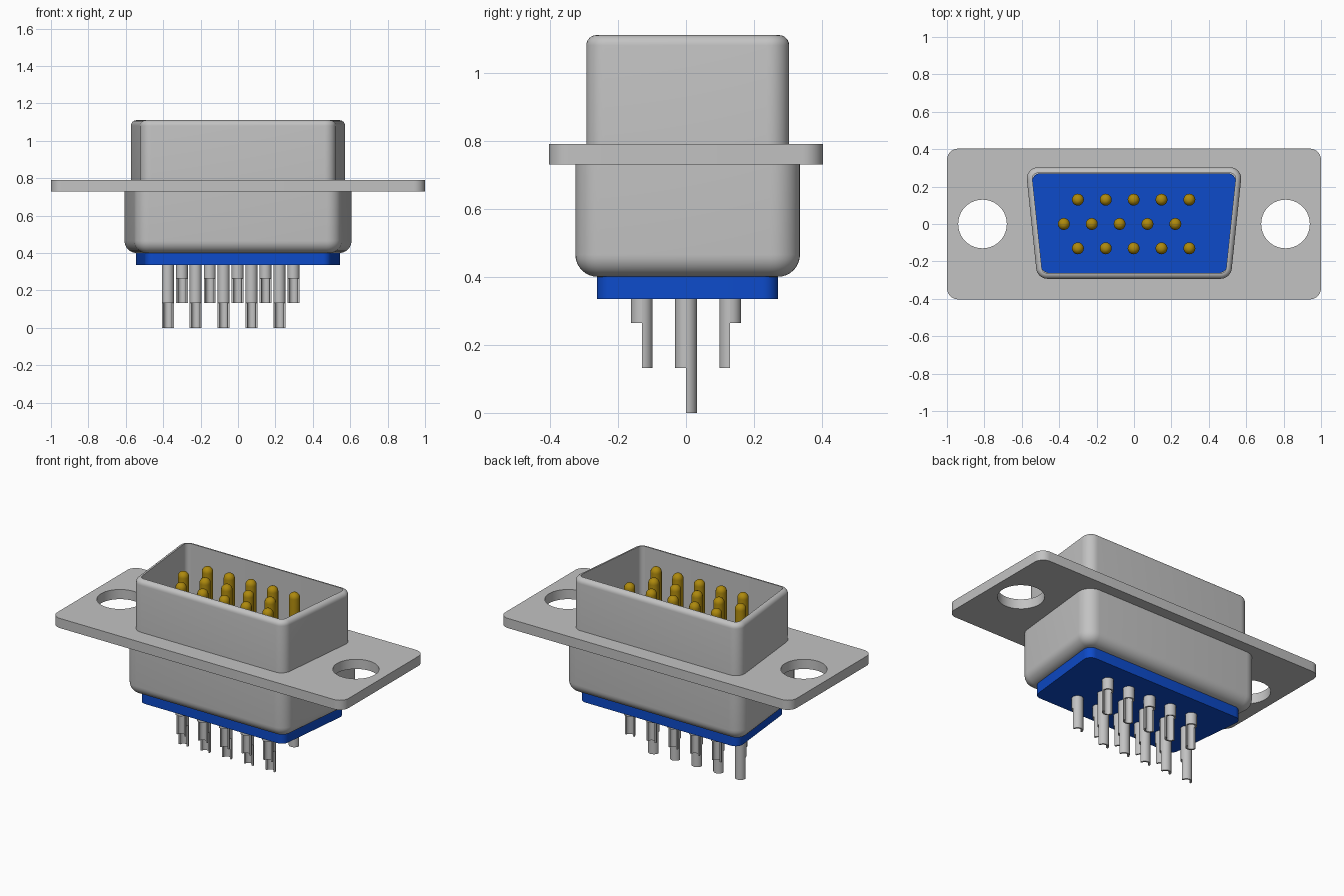
import bpy
import bmesh
from math import sin, cos, tan, pi, radians

if "Cube" in bpy.data.objects:
    bpy.data.objects.remove(bpy.data.objects["Cube"], do_unlink=True)


def material(name, rgb):
    m = bpy.data.materials.new(name)
    m.use_nodes = True
    m.diffuse_color = (*rgb, 1)
    m.node_tree.nodes["Principled BSDF"].inputs["Base Color"].default_value = (*rgb, 1)
    return m


steel = material("steel grey", (0.54, 0.54, 0.54))
blue = material("insulator blue", (0.004, 0.07, 0.59))
gold = material("contact gold", (0.42, 0.25, 0.004))


def arc(cx, cy, r, a0, a1, n=8):
    return [(cx + r * cos(a0 + (a1 - a0) * i / n), cy + r * sin(a0 + (a1 - a0) * i / n))
            for i in range(n + 1)]


def trapezoid(w, y0, y1, r, inset=0, lean=radians(6)):
    """Rounded outline, widest at y1; an inset keeps the corner centres."""
    xt = w - r
    xb = xt - (y1 - y0 - 2 * r) * tan(lean)
    q = r - inset
    return (arc(xb, y0 + r, q, -pi / 2, -lean) + arc(xt, y1 - r, q, -lean, pi / 2)
            + arc(-xt, y1 - r, q, pi / 2, pi + lean)
            + arc(-xb, y0 + r, q, pi + lean, 1.5 * pi))


def loft(bm, rings, cap_start=True, cap_end=True):
    """Skin a stack of (outline, z) rings."""
    rows = [[bm.verts.new((x, y, z)) for x, y in pts] for pts, z in rings]
    n = len(rows[0])
    for a, b in zip(rows, rows[1:]):
        for i in range(n):
            j = (i + 1) % n
            bm.faces.new((a[i], a[j], b[j], b[i]))
    if cap_start:
        bm.faces.new(rows[0][::-1])
    if cap_end:
        bm.faces.new(rows[-1])


def finish(name, bm, mat):
    bmesh.ops.recalc_face_normals(bm, faces=bm.faces)
    me = bpy.data.meshes.new(name)
    bm.to_mesh(me)
    bm.free()
    me.materials.append(mat)
    ob = bpy.data.objects.new(name, me)
    bpy.context.collection.objects.link(ob)
    return ob


def smooth(ob):
    bpy.ops.object.select_all(action='DESELECT')
    ob.select_set(True)
    bpy.context.view_layer.objects.active = ob
    bpy.ops.object.shade_smooth_by_angle(angle=radians(30))


def part(name, rings, mat, **caps):
    bm = bmesh.new()
    loft(bm, rings, **caps)
    return finish(name, bm, mat)


# Mounting flange with two screw holes
plate = trapezoid(1.0, -0.403, 0.403, 0.06, lean=0)
flange = part("mounting_flange", [(plate, 0.73), (plate, 0.79)], steel)
bm = bmesh.new()
for side in (-1, 1):
    hole = arc(side * 0.81, 0, 0.13, 0, 2 * pi, 48)[:-1]
    loft(bm, [(hole, 0.6), (hole, 0.9)])
cutter = finish("screw_hole_cutter", bm, steel)
cutter.hide_render = True
cut = flange.modifiers.new("screw holes", 'BOOLEAN')
cut.object = cutter
cut.solver = 'EXACT'
bpy.context.view_layer.objects.active = flange
bpy.ops.object.modifier_apply(modifier=cut.name)
bpy.data.objects.remove(cutter, do_unlink=True)
smooth(flange)

# Upper shell: outer wall, rounded lip, inner wall
wall, rim = 0.03, 1.11
upper = lambda inset: trapezoid(0.573, -0.293, 0.303, 0.06, inset)
rings = [(upper(0), 0.76)]
for i in range(7):
    t = i / 6 * pi / 2
    rings.append((upper(wall * (1 - cos(t))), rim - wall + wall * sin(t)))
rings.append((upper(wall), 0.76))
smooth(part("upper_shell", rings, steel, cap_start=False, cap_end=False))

# Lower shell with rounded bottom edge
fillet = 0.065
lower = lambda inset: trapezoid(0.607, -0.325, 0.335, 0.08, inset)
rings = []
for i in range(9):
    t = i / 8 * pi / 2
    rings.append((lower(fillet * (1 - sin(t))), 0.4 + fillet * (1 - cos(t))))
rings.append((lower(0), 0.75))
smooth(part("lower_shell", rings, steel))

# Insulator block, seen inside the shell and beneath it
block = trapezoid(0.545, -0.262, 0.271, 0.045)
base = 0.335
smooth(part("insulator", [(block, base), (block, 0.8)], blue))

# Contacts: rounded pins above, cut-away solder cups below
pins, cups = bmesh.new(), bmesh.new()
R, BORE, TIP = 0.032, 0.022, 1.08
# Each row: y, first x, side of the long half, cup end height
for y, x0, side, end in ((0.13, -0.3, -1, 0.132), (0, -0.375, 1, 0), (-0.13, -0.3, 1, 0.132)):
    for k in range(5):
        x = x0 + 0.149 * k

        def circle(r):
            return arc(x, y, r, 0, 2 * pi, 16)[:-1]

        # Pin with a domed tip
        rings = [(circle(R), 0.78)]
        for i in range(6):
            t = i / 6 * pi / 2
            rings.append((circle(R * cos(t)), TIP - R + R * sin(t)))
        loft(pins, rings)

        # Cup: long half and short half of a tube, closed inside by a plug
        for s, z in ((side, end), (-side, end + 0.132)):
            half = arc(x, y, R, 0, s * pi, 12) + arc(x, y, BORE, s * pi, 0, 12)
            loft(cups, [(half, z), (half, base + 0.01)])
        plug = circle(BORE + 0.002)
        loft(cups, [(plug, end + 0.17), (plug, base + 0.01)])
smooth(finish("contact_pins", pins, gold))
smooth(finish("solder_cups", cups, steel))
